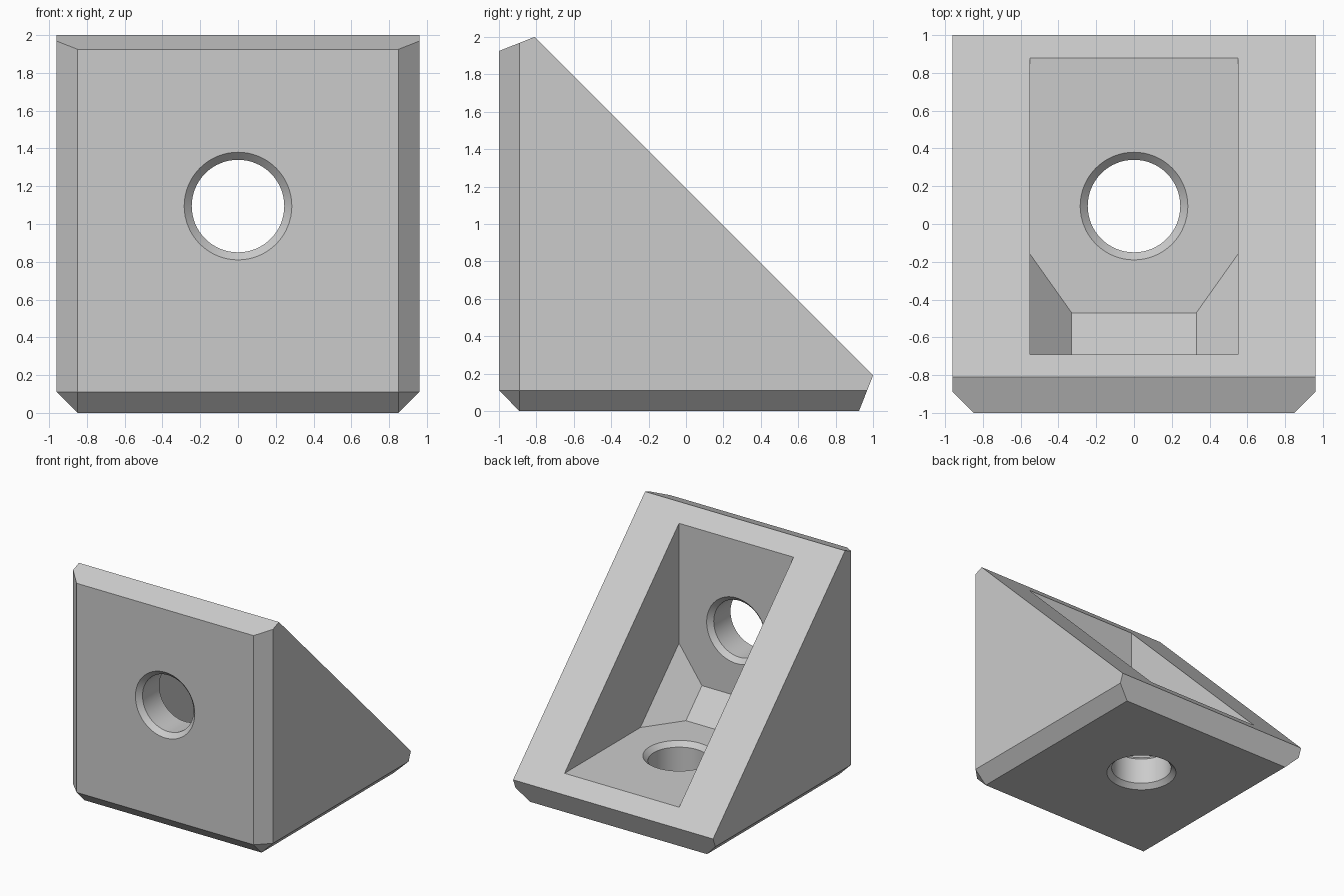
import bpy
import bmesh
import math
from mathutils import Matrix, Vector

cube = bpy.data.objects.get("Cube")
if cube:
    bpy.data.objects.remove(cube, do_unlink=True)

grey = bpy.data.materials.new("light_grey")
grey.use_nodes = True
colour = (0.6, 0.6, 0.6, 1)
grey.diffuse_color = colour
grey.node_tree.nodes["Principled BSDF"].inputs["Base Color"].default_value = colour


def finish(bm, name):
    bmesh.ops.recalc_face_normals(bm, faces=bm.faces)
    mesh = bpy.data.meshes.new(name)
    bm.to_mesh(mesh)
    bm.free()
    mesh.materials.append(grey)
    obj = bpy.data.objects.new(name, mesh)
    bpy.context.collection.objects.link(obj)
    return obj


def prism(name, profile, half_width, planes):
    """Extrude a (y, z) profile along x, then trim it by (point, outward normal) planes."""
    bm = bmesh.new()
    face = bm.faces.new([bm.verts.new((-half_width, y, z)) for y, z in profile])
    side = bmesh.ops.extrude_face_region(bm, geom=[face], use_keep_orig=True)
    moved = [v for v in side["geom"] if isinstance(v, bmesh.types.BMVert)]
    bmesh.ops.translate(bm, verts=moved, vec=(2 * half_width, 0, 0))
    bmesh.ops.recalc_face_normals(bm, faces=bm.faces)
    for point, normal in planes:
        bmesh.ops.bisect_plane(bm, geom=bm.verts[:] + bm.edges[:] + bm.faces[:],
                               dist=1e-5, plane_co=point, plane_no=Vector(normal).normalized(),
                               clear_outer=True)
        rim = [e for e in bm.edges if e.is_boundary]
        if rim:
            bmesh.ops.holes_fill(bm, edges=rim, sides=0)
    return finish(bm, name)


def hole_cutter(name, matrix):
    """Round bolt hole with a chamfer at both ends of the wall."""
    bm = bmesh.new()
    r, rim, cut, wall, over = 0.245, 0.285, 0.04, 0.31, 0.03
    outline = [(0, -over), (rim + over, -over), (r, cut), (r, wall - cut),
               (rim, wall), (rim, wall + over), (0, wall + over)]
    verts = [bm.verts.new((x, 0, z)) for x, z in outline]
    edges = [bm.edges.new(pair) for pair in zip(verts, verts[1:])]
    bmesh.ops.spin(bm, geom=verts + edges, cent=(0, 0, 0), axis=(0, 0, 1),
                   angle=math.tau, steps=64)
    bmesh.ops.remove_doubles(bm, verts=bm.verts, dist=1e-4)
    bm.transform(matrix)
    return finish(bm, name)


# Bracket body: wedge with chamfered front and bottom edges
W, C = 0.96, 0.11
body_profile = [(-1, C), (-1 + C, 0), (0.925, 0), (1, 0.19), (-0.81, 2), (-1, 1.925)]
trims = []
for s in (1, -1):
    trims += [((s * W, -1 + C, 0), (s, -1, 0)),
              ((s * W, 0, C), (s, 0, -1)),
              ((s * (W - C), -1, C), (s, -1, -1))]
bracket = prism("corner_bracket", body_profile, W, trims)

# Pocket: open along the slope, with a gusset and two angled corners inside
pocket_profile = [(-0.69, 0.31), (1.19, 0.31), (-0.69, 2.19)]
slope = 0.31 / 0.22
gussets = [((0, -0.47, 0.31), (0, -1, -1))]
gussets += [((s * 0.33, -0.47, 0.31), (s * slope, -1, -1)) for s in (1, -1)]
pocket = prism("pocket_cutter", pocket_profile, 0.55, gussets)

# Bolt holes through the front wall and the base
base_hole = hole_cutter("base_hole_cutter", Matrix.Translation((0, 0.095, 0)))
front_hole = hole_cutter("front_hole_cutter", Matrix.Translation((0, -1, 1.095))
                         @ Matrix.Rotation(-math.pi / 2, 4, 'X'))

bpy.ops.object.select_all(action='DESELECT')
bpy.context.view_layer.objects.active = bracket
bracket.select_set(True)
for cutter in (pocket, base_hole, front_hole):
    cutter.hide_render = True
    mod = bracket.modifiers.new(cutter.name, 'BOOLEAN')
    mod.operation = 'DIFFERENCE'
    mod.solver = 'EXACT'
    mod.object = cutter
    bpy.ops.object.modifier_apply(modifier=mod.name)
    bpy.data.objects.remove(cutter, do_unlink=True)

bpy.ops.object.shade_smooth_by_angle(angle=math.radians(25))
